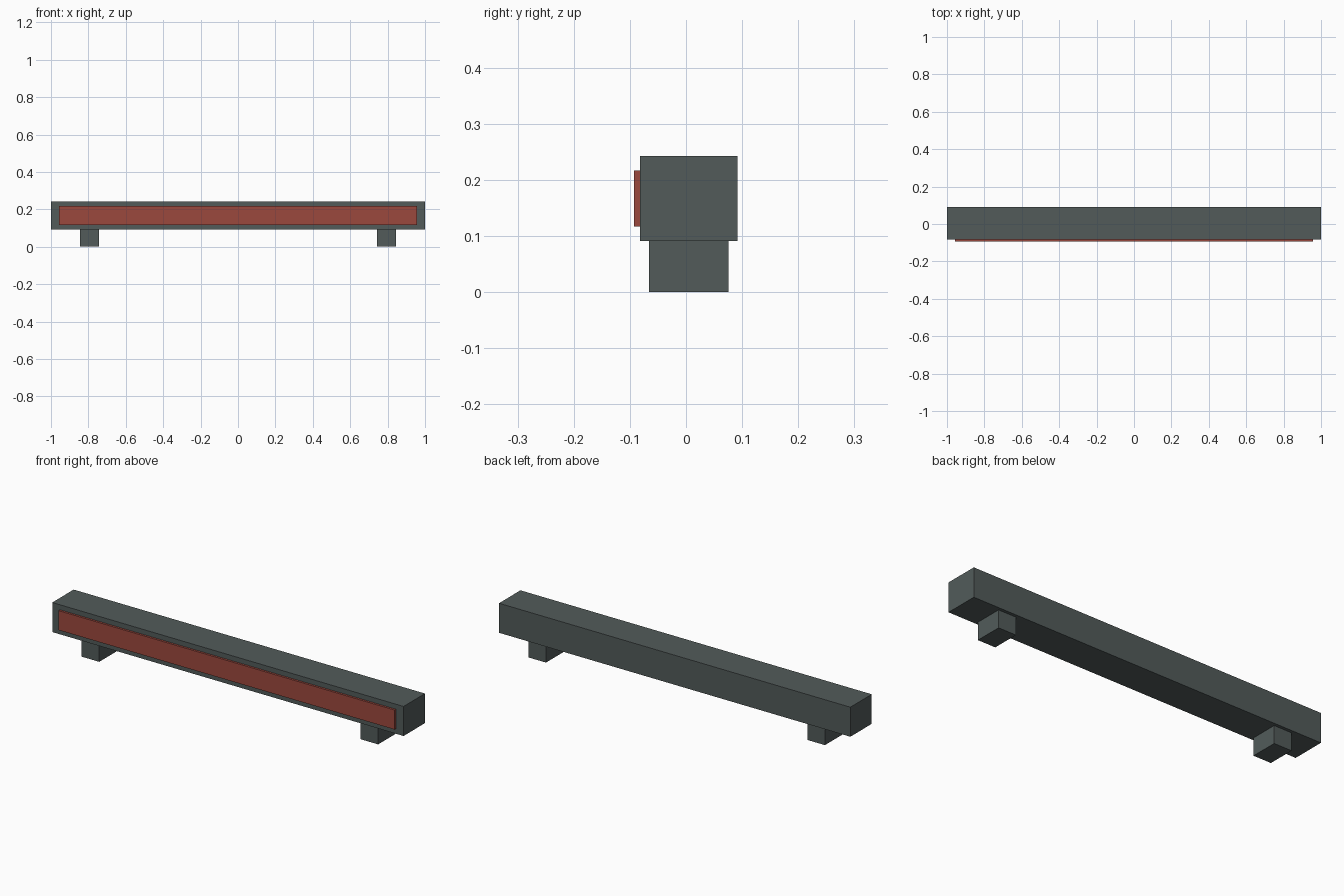
import bpy

# Remove the default cube
cube = bpy.data.objects.get("Cube")
if cube:
    bpy.data.objects.remove(cube, do_unlink=True)


def make_material(name, rgb):
    mat = bpy.data.materials.new(name)
    mat.use_nodes = True
    color = (*rgb, 1.0)
    mat.diffuse_color = color
    mat.node_tree.nodes["Principled BSDF"].inputs["Base Color"].default_value = color
    return mat


def make_box(name, low, high, mat):
    center = [(a + b) / 2 for a, b in zip(low, high)]
    bpy.ops.mesh.primitive_cube_add(size=1, location=center)
    box = bpy.context.object
    box.name = name
    box.scale = [b - a for a, b in zip(low, high)]
    bpy.ops.object.transform_apply(location=False, rotation=False, scale=True)
    box.data.materials.append(mat)
    return box


slate = make_material("slate_grey", (0.085, 0.105, 0.102))
red = make_material("brick_red", (0.33, 0.065, 0.048))

BASE = 0.091  # underside of the bar

# Long housing and the raised panel on its front
make_box("housing_bar", (-1, -0.082, BASE), (1, 0.092, 0.243), slate)
make_box("front_panel", (-0.957, -0.093, 0.117), (0.957, -0.082, 0.217), red)

# Two feet, mirrored left and right
for side, x in (("left", 0.794), ("right", -0.794)):
    make_box(f"{side}_foot", (x - 0.05, -0.066, 0), (x + 0.05, 0.076, BASE), slate)
